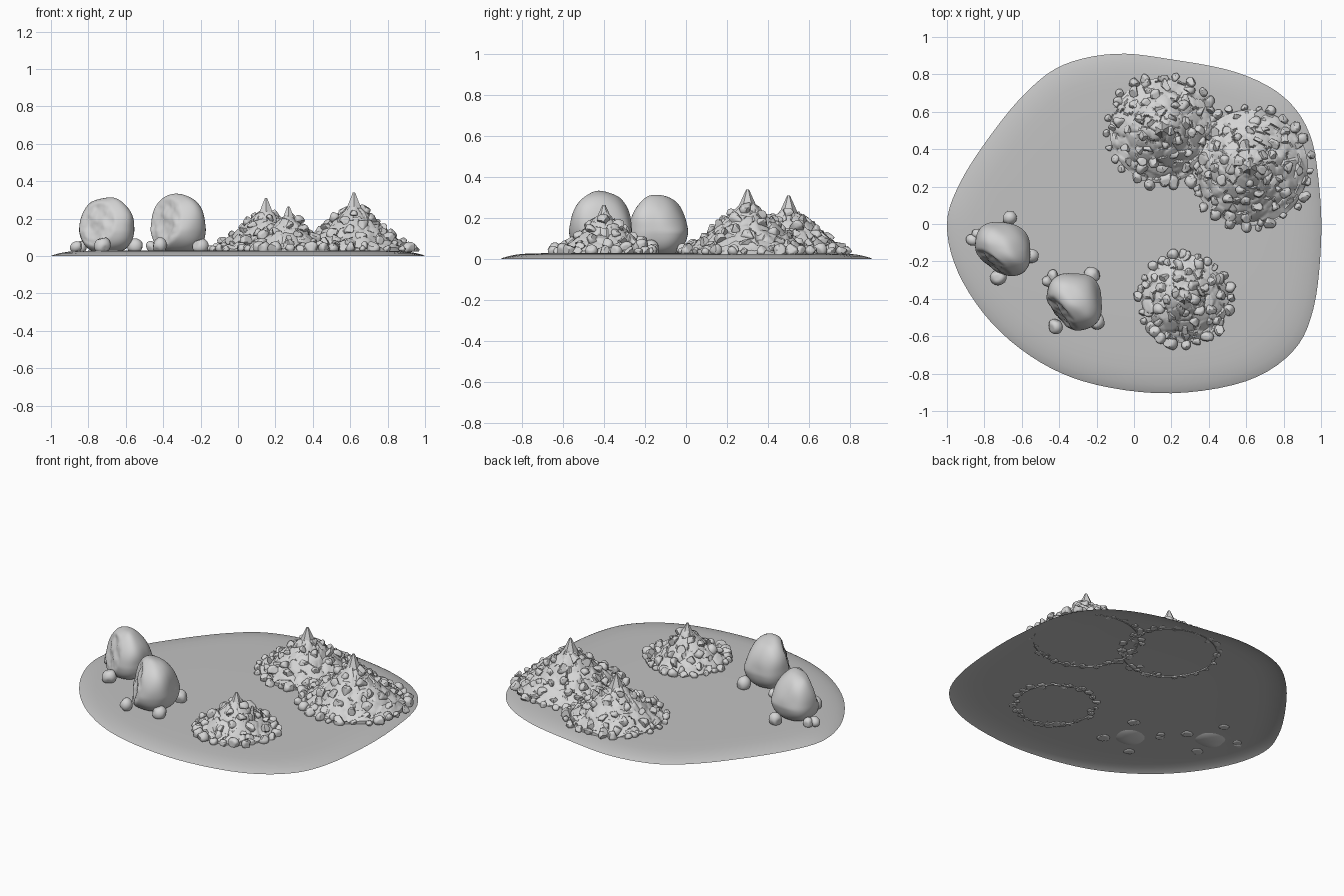
import bpy, bmesh, math, random
from mathutils import Vector, Matrix, noise

random.seed(7)
if "Cube" in bpy.data.objects:
    bpy.data.objects.remove(bpy.data.objects["Cube"])


def material(name, value):
    mat = bpy.data.materials.new(name)
    mat.use_nodes = True
    colour = (value, value, value, 1)
    mat.diffuse_color = colour
    mat.node_tree.nodes["Principled BSDF"].inputs["Base Color"].default_value = colour
    return mat


ground_grey = material("ground grey", 0.54)
stone_grey = material("stone grey", 0.66)
PAD_TOP = 0.03


def finish(bm, name, mat, angle):
    mesh = bpy.data.meshes.new(name)
    bm.to_mesh(mesh)
    bm.free()
    mesh.materials.append(mat)
    obj = bpy.data.objects.new(name, mesh)
    bpy.context.collection.objects.link(obj)
    bpy.ops.object.select_all(action="DESELECT")
    obj.select_set(True)
    bpy.context.view_layer.objects.active = obj
    bpy.ops.object.shade_smooth_by_angle(angle=math.radians(angle))
    return obj


def bridge(bm, outer, inner):
    """Quads between two rings that run anticlockwise, facing up and out."""
    for i in range(len(outer)):
        j = (i + 1) % len(outer)
        bm.faces.new((outer[i], outer[j], inner[j], inner[i]))


def random_direction():
    return Vector([random.gauss(0, 1) for _ in range(3)]).normalized()


def add_rock(bm, centre, size, cuts, depth):
    """Rounded ball chipped flat by random planes, its foot just through the pad."""
    verts = bmesh.ops.create_icosphere(bm, subdivisions=3, radius=1)["verts"]
    planes = [(random_direction(), random.uniform(depth, 0.9)) for _ in range(cuts)]
    turn = Matrix.Rotation(random.uniform(0, math.tau), 3, random_direction())
    stretch = Vector([random.uniform(0.85, 1.2) for _ in range(3)])
    for v in verts:
        p = v.co.copy()
        for n, d in planes:
            p -= n * max(0, p.dot(n) - d)
        v.co = Vector(centre) + turn @ (p * stretch) * size
        v.co.z = max(v.co.z, PAD_TOP - 0.006)


# Ground pad: thin sheet with a smooth outline, its rim turned down
OUTLINE = [(-1, 0), (-.93, .22), (-.77, .47), (-.58, .7), (-.38, .85), (-.1, .91),
           (.2, .88), (.55, .81), (.8, .68), (.94, .48), (.99, .2), (1, -.1),
           (.96, -.45), (.85, -.68), (.6, -.84), (.2, -.905), (-.2, -.86),
           (-.5, -.74), (-.76, -.53), (-.94, -.26)]


def smooth_loop(points, steps):
    loop, n = [], len(points)
    for i in range(n):
        a, b, c, d = [Vector(points[(i + k) % n]) for k in (-1, 0, 1, 2)]
        for s in range(steps):
            t = s / steps
            loop.append(b + (c - a) * (t / 2) + (a * 2 - b * 5 + c * 4 - d) * (t * t / 2)
                        + (b * 3 - a - c * 3 + d) * (t ** 3 / 2))
    return loop[::-1]


def ground_pad():
    bm = bmesh.new()
    loop = smooth_loop(OUTLINE, 5)[::-1]
    if sum(p.cross(q) for p, q in zip(loop, loop[1:])) < 0:
        loop.reverse()
    rings = []
    for scale, z in [(1, 0), (.985, .007), (.95, .016), (.91, .023), (.86, .027),
                     (.78, .029), (.5, PAD_TOP)]:
        rings.append([bm.verts.new((p.x * scale, p.y * scale, z)) for p in loop])
    for outer, inner in zip(rings, rings[1:]):
        bridge(bm, outer, inner)
    bm.faces.new(rings[-1])
    finish(bm, "ground_pad", ground_grey, 60)


# Rubble heaps: cone of fused, tilted blocks, with loose stones on it and round its foot
def heap_height(t, height):
    return PAD_TOP + 0.84 * (height - PAD_TOP) * max(0, 1 - t) ** 1.12


def block_offset(p):
    """Height of the tilted block that covers a point, with a groove at its edge."""
    dist, points = noise.voronoi(p * 17)
    tilt = noise.cell_vector(points[0] * 31) - Vector((.5, .5, .5))
    away = p - points[0] / 17
    groove = max(0, 0.2 - (dist[1] - dist[0]))
    return 0.01 + 0.014 * tilt.z + 0.6 * away.dot(tilt) - 0.03 * groove


def rubble_heap(name, x, y, radius, height, stones, rim):
    bm = bmesh.new()
    segments, rows = 110, 40
    rings = []
    for r in range(rows, -1, -1):
        t = max(r / rows, 0.004)
        ring = []
        for s in range(segments):
            a = math.tau * s / segments
            p = Vector((x + radius * t * math.cos(a), y + radius * t * math.sin(a),
                        heap_height(t, height)))
            p.z = max(p.z + block_offset(p), PAD_TOP - 0.006)
            ring.append(bm.verts.new(p))
        rings.append(ring)
    rings.insert(0, [bm.verts.new((v.co.x, v.co.y, PAD_TOP - 0.008)) for v in rings[0]])
    for outer, inner in zip(rings, rings[1:]):
        bridge(bm, outer, inner)
    bm.faces.new(rings[-1])
    for i in range(stones):
        t = math.sqrt((i + 1.5) / (stones + 1))
        a = i * 2.39996 + random.uniform(-0.2, 0.2)
        size = random.uniform(0.024, 0.036)
        add_rock(bm, (x + radius * t * math.cos(a), y + radius * t * math.sin(a),
                      heap_height(t, height) + 0.008), size, 10, 0.45)
    for i in range(rim):
        a = math.tau * (i + random.uniform(-0.25, 0.25)) / rim
        d = radius * random.uniform(0.98, 1.08)
        size = random.choice((0.02, 0.024, 0.028, 0.034))
        add_rock(bm, (x + d * math.cos(a), y + d * math.sin(a), PAD_TOP + size * 0.4), size, 8, 0.6)
    # Pointed capstone
    bmesh.ops.create_cone(bm, cap_ends=True, segments=6, radius1=0.052, radius2=0.007,
                          depth=0.1, matrix=Matrix.Translation((x, y, height - 0.05)))
    finish(bm, name, stone_grey, 38)


# Boulders: blunt egg with one broken, rough face
def boulder(name, centre, radii, height, cut_angle, cut, lean):
    bm = bmesh.new()
    bmesh.ops.create_icosphere(bm, subdivisions=5, radius=1)
    front = Vector((math.cos(cut_angle), math.sin(cut_angle), 0))
    side = Vector((-front.y, front.x, 0))
    n = (front + Vector((0, 0, lean))).normalized()
    for v in bm.verts:
        d = v.co.copy()
        d /= sum(abs(c) ** 2.5 for c in d) ** (1 / 2.5)
        rise = max(0, d.z + 0.2)
        p = (side * d.dot(side) * radii[0] * (1 - 0.06 * rise)
             + front * d.dot(front) * radii[1] * (1 - 0.32 * rise))
        p.z = d.z * height / 2
        p *= 1 + 0.05 * noise.noise(v.co * 1.4 + Vector(centre).to_3d() * 9)
        over = p.dot(n) - cut
        if over > 0:
            rough = noise.noise(p * 16) * 0.012 + noise.noise(p * 40) * 0.004
            kept = 0.012 * (1 - math.exp(-over / 0.012))
            p -= n * (over - kept - rough * min(1, over * 40))
        v.co = p + Vector((centre[0], centre[1], 0.015 + height / 2))
    finish(bm, name, stone_grey, 40)


def pebbles(name, spots):
    bm = bmesh.new()
    for x, y, size in spots:
        add_rock(bm, (x, y, 0.025 + size * 0.7), size, 5, 0.8)
    finish(bm, name, stone_grey, 45)


ground_pad()
rubble_heap("rubble_heap_back", .15, .5, .28, .31, 44, 24)
rubble_heap("rubble_heap_left", .62, .3, .31, .34, 50, 26)
rubble_heap("rubble_heap_front", .27, -.4, .235, .265, 34, 24)
boulder("boulder_right", (-.7, -.135), (.155, .14), .295, math.radians(233), .082, .25)
boulder("boulder_front", (-.32, -.415), (.155, .15), .315, math.radians(221), .082, .25)
pebbles("boulder_right_pebbles", [(-.665, .033, .042), (-.55, -.17, .038), (-.725, -.285, .045),
                                  (-.865, -.085, .034), (-.84, -.055, .03)])
pebbles("boulder_front_pebbles", [(-.225, -.272, .042), (-.2, -.52, .038), (-.42, -.548, .045),
                                  (-.46, -.305, .032), (-.435, -.275, .03)])
